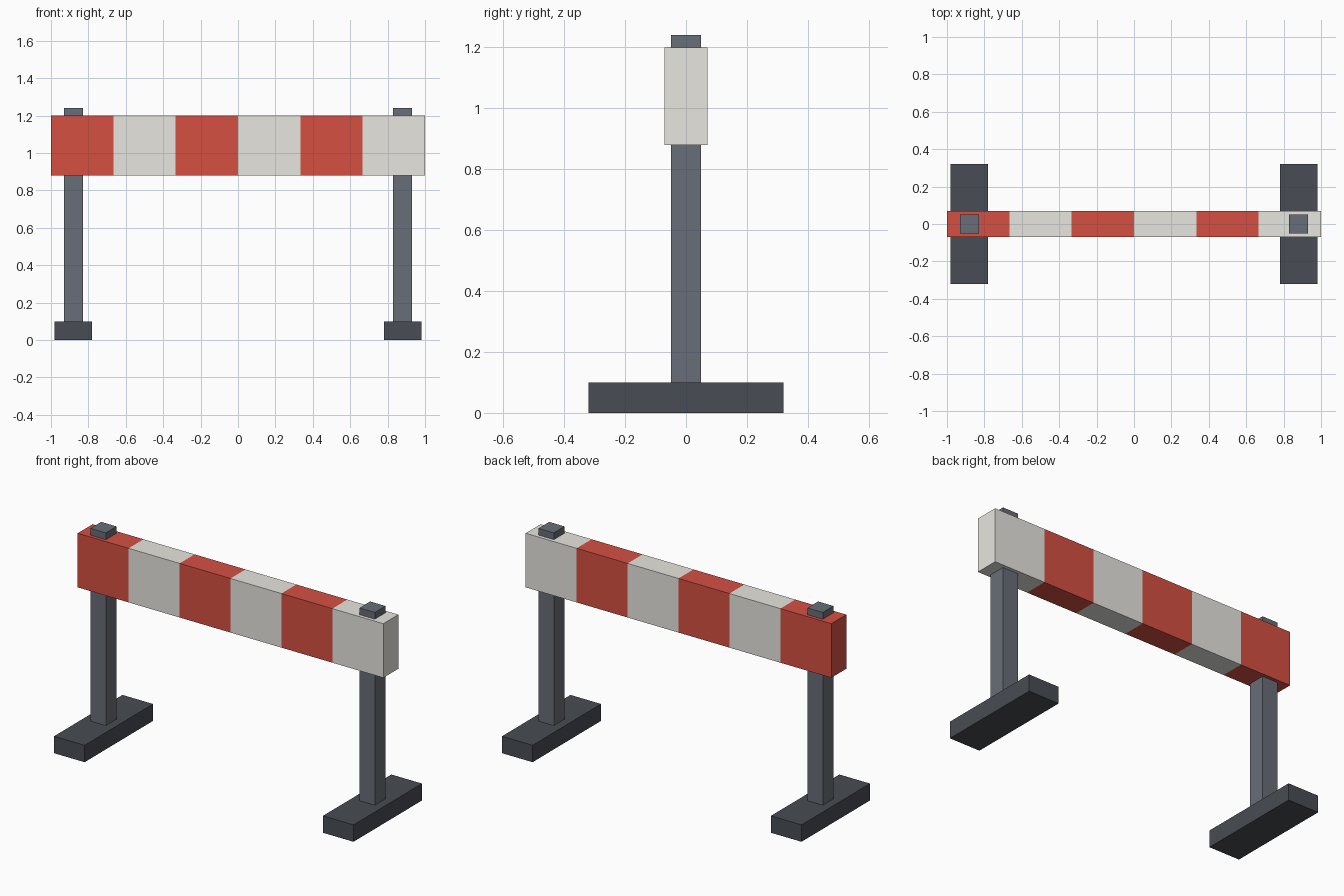
import bpy, bmesh
from mathutils import Matrix, Vector

if "Cube" in bpy.data.objects:
    bpy.data.objects.remove(bpy.data.objects["Cube"])


def material(name, rgb):
    mat = bpy.data.materials.new(name)
    mat.diffuse_color = (*rgb, 1)
    mat.use_nodes = True
    mat.node_tree.nodes["Principled BSDF"].inputs["Base Color"].default_value = mat.diffuse_color
    return mat


RED = material("red", (0.66, 0.08, 0.055))
WHITE = material("white", (0.80, 0.79, 0.74))
STEEL = material("steel", (0.14, 0.155, 0.185))
RUBBER = material("rubber", (0.065, 0.073, 0.087))


def box(name, center, size, mats, stripes=1):
    """Box cut into equal stripes along x, with alternating materials."""
    bm = bmesh.new()
    bmesh.ops.create_cube(bm, size=1, matrix=Matrix.Diagonal((*size, 1)))
    for i in range(1, stripes):
        x = size[0] * (i / stripes - 0.5)
        bmesh.ops.bisect_plane(bm, geom=bm.verts[:] + bm.edges[:] + bm.faces[:],
                               plane_co=Vector((x, 0, 0)), plane_no=Vector((1, 0, 0)))
    for f in bm.faces:
        i = int((f.calc_center_median().x / size[0] + 0.5) * stripes)
        f.material_index = min(i, stripes - 1) % len(mats)
    mesh = bpy.data.meshes.new(name)
    bm.to_mesh(mesh)
    bm.free()
    for m in mats:
        mesh.materials.append(m)
    obj = bpy.data.objects.new(name, mesh)
    obj.location = center
    bpy.context.collection.objects.link(obj)
    return obj


# striped board
box("striped_board", (0, 0, 1.04), (2, 0.14, 0.32), [RED, WHITE], stripes=6)

# posts poking through the board, each on a cross foot
for side, x in (("left", -0.88), ("right", 0.88)):
    box(side + "_post", (x, 0, 0.67), (0.10, 0.10, 1.14), [STEEL])
    box(side + "_foot", (x, 0, 0.05), (0.20, 0.64, 0.10), [RUBBER])
